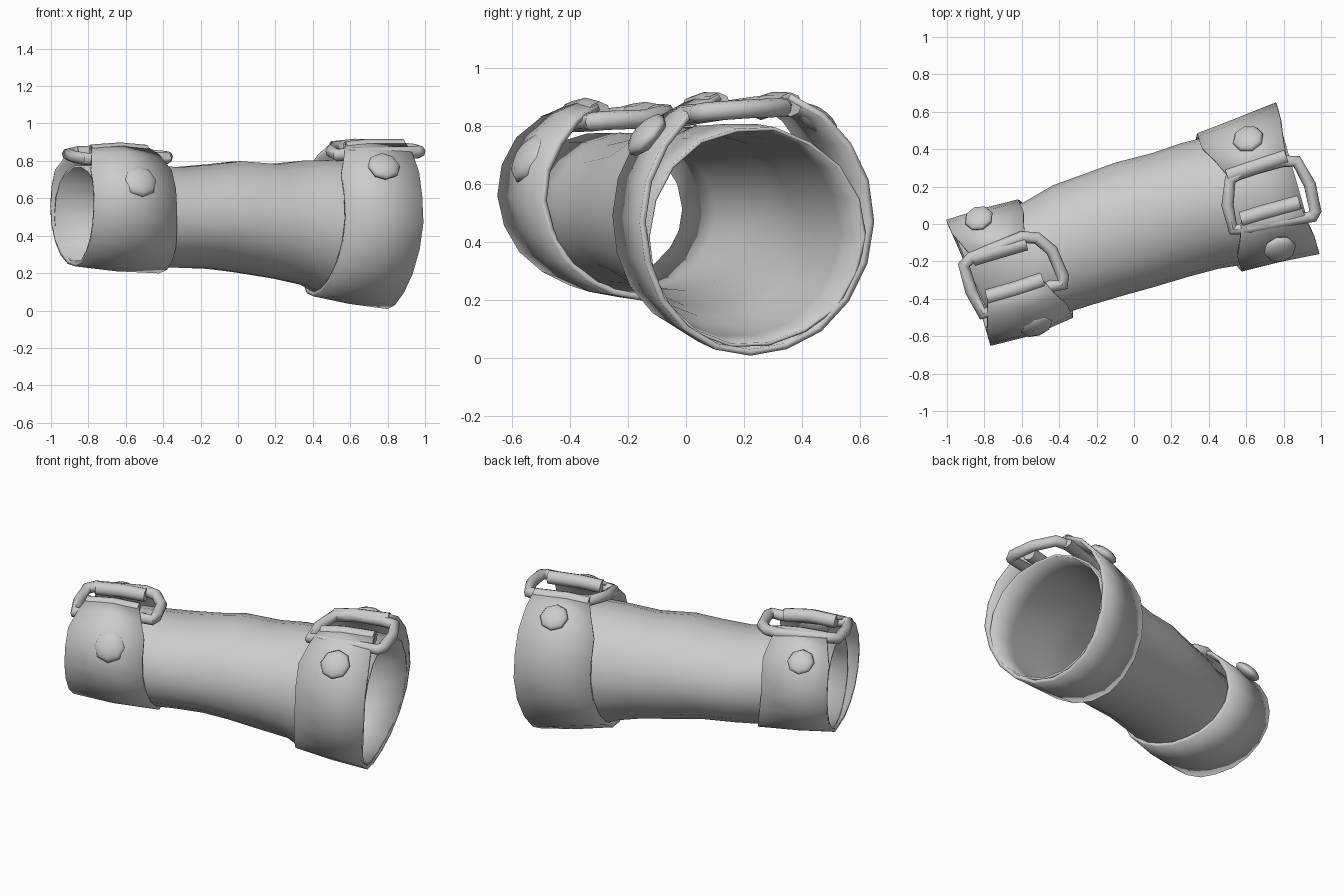
import bpy, bmesh, math, random
from mathutils import Vector

if "Cube" in bpy.data.objects:
    bpy.data.objects.remove(bpy.data.objects["Cube"])

random.seed(4)
grey = bpy.data.materials.new("plain_grey")
grey.diffuse_color = (0.6, 0.6, 0.6, 1)
grey.use_nodes = True
grey.node_tree.nodes["Principled BSDF"].inputs["Base Color"].default_value = grey.diffuse_color


def finish(ob, angle=40):
    """Assign the material and smooth shading."""
    ob.data.materials.clear()
    ob.data.materials.append(grey)
    bpy.ops.object.select_all(action='DESELECT')
    ob.select_set(True)
    bpy.context.view_layer.objects.active = ob
    bpy.ops.object.shade_smooth_by_angle(angle=math.radians(angle))


def ring_point(st, deg, jitter=0.0):
    """Cross-section point: x, y, yaw, half width, z low, z high, bottom sweep, front bulge, front sweep."""
    x, y, yaw, hw, lo, hi, sweep, bulge, fsweep = (tuple(st) + (0, 0))[:9]
    a, w = math.radians(deg), math.radians(yaw)
    along = Vector((math.cos(w), math.sin(w), 0))
    across = Vector((-math.sin(w), math.cos(w), 0))
    k = 1 + random.uniform(-jitter, jitter)
    k += bulge * max(0, math.cos(a - math.radians(152))) ** 2
    s = math.sin(a)
    p = Vector((x, y, (lo + hi) / 2)) + across * hw * k * math.cos(a)
    p.z += (hi - lo) / 2 * k * s
    return p + along * (sweep * max(0, -s) ** 1.5 + fsweep * max(0, -math.cos(a)))


def loft(name, rows, closed, thick):
    """Skin rows of points and give the sheet a thickness inwards."""
    core = sum((p for r in rows for p in r), Vector((0, 0, 0))) / (len(rows) * len(rows[0]))
    bm = bmesh.new()
    rows = [[bm.verts.new(p) for p in r] for r in rows]
    n = len(rows[0])
    for r0, r1 in zip(rows, rows[1:]):
        for i in range(n if closed else n - 1):
            j = (i + 1) % n
            bm.faces.new((r0[i], r0[j], r1[j], r1[i]))
    bm.faces.ensure_lookup_table()
    bm.normal_update()
    f = bm.faces[len(bm.faces) // 2]
    if f.normal.dot(f.calc_center_median() - core) < 0:
        bmesh.ops.reverse_faces(bm, faces=bm.faces[:])
    me = bpy.data.meshes.new(name)
    bm.to_mesh(me)
    bm.free()
    ob = bpy.data.objects.new(name, me)
    bpy.context.collection.objects.link(ob)
    mod = ob.modifiers.new("thickness", 'SOLIDIFY')
    mod.thickness = thick
    mod.offset = -1
    finish(ob)


def rod(name, pts, radius, cyclic):
    """Round bar along a path, turned into a mesh."""
    cu = bpy.data.curves.new(name, 'CURVE')
    cu.dimensions = '3D'
    cu.bevel_depth = radius
    cu.bevel_resolution = 2
    cu.use_fill_caps = True
    sp = cu.splines.new('POLY')
    sp.points.add(len(pts) - 1)
    for q, p in zip(sp.points, pts):
        q.co = (*p, 1)
    sp.use_cyclic_u = cyclic
    ob = bpy.data.objects.new(name, cu)
    bpy.context.collection.objects.link(ob)
    bpy.ops.object.select_all(action='DESELECT')
    ob.select_set(True)
    bpy.context.view_layer.objects.active = ob
    bpy.ops.object.convert(target='MESH')
    finish(bpy.context.object, 50)


def rivet(name, loc, normal, radius):
    bpy.ops.mesh.primitive_uv_sphere_add(segments=8, ring_count=6, radius=1, location=loc)
    ob = bpy.context.object
    ob.name = name
    ob.scale = (radius, radius, radius * 0.45)
    ob.rotation_euler = Vector(normal).to_track_quat('Z', 'Y').to_euler()
    finish(ob, 60)


# Tapered sleeve, open at both ends
sleeve = [
    (-.86, -.29, 23, .315, .25, .78, 0), (-.475, -.18, 22, .315, .225, .78, 0),
    (-.33, -.115, 18, .335, .225, .77, 0), (-.15, -.055, 17, .34, .22, .785, 0),
    (0, -.005, 17, .35, .20, .80, 0), (.2, .05, 17, .345, .165, .79, 0),
    (.35, .095, 17, .35, .13, .805, 0), (.457, .115, 17, .355, .10, .81, -.05),
    (.68, .185, 16.5, .375, .06, .81, -.06), (.865, .24, 16, .395, .035, .80, -.07)]
loft("sleeve", [[ring_point(s, i * 20, .01) for i in range(18)] for s in sleeve], True, 0.012)

# Wide straps, split at the top where the buckle sits, tapering towards the split
straps = {
    "small": ([(-.868, -.298, 23, .35, .235, .885, 0, .05, -.045),
               (-.67, -.24, 24, .353, .21, .895, .02, .09, -.02),
               (-.475, -.18, 25, .345, .20, .885, .06, .03)], .25, .3),
    "large": ([(.457, .115, 18, .388, .075, .91, -.06), (.66, .18, 17, .40, .035, .935, -.07),
               (.875, .245, 16, .42, .005, .935, -.08)], .4, .12)}
gap = 18
for size, (st, in0, in2) in straps.items():
    degs = [90 + gap + i * (360 - 2 * gap) / 18 for i in range(19)]
    rows = [[ring_point(s, d, .006) for d in degs] for s in st]
    for i, f in ((0, 1), (1, .5), (-2, .5), (-1, 1)):
        rows[0][i] = rows[0][i].lerp(rows[1][i], in0 * f)
        rows[2][i] = rows[2][i].lerp(rows[1][i], in2 * f)
    loft(size + "_strap", rows, False, 0.022)
    # Rolled strap ends wrapped around the buckle
    for side, i in (("front", 0), ("back", -1)):
        rod(f"{size}_{side}_roll", [r[i] - Vector((0, 0, .037)) for r in rows], .042, False)

# Rounded rectangular buckle loops
rod("large_buckle", [(.53, -.03, .83), (.50, .10, .85), (.515, .24, .87), (.59, .28, .875),
                     (.79, .335, .87), (.87, .335, .865), (.94, .21, .86), (.97, .07, .85),
                     (.955, .04, .845), (.62, -.02, .84)], .033, True)
rod("small_buckle", [(-.81, -.48, .81), (-.87, -.36, .82), (-.91, -.22, .835), (-.87, -.18, .845),
                     (-.60, -.07, .845), (-.52, -.075, .84), (-.44, -.14, .825), (-.38, -.28, .82),
                     (-.38, -.325, .815), (-.44, -.33, .815), (-.75, -.46, .81)], .033, True)

# Domed rivets, two on each strap
rivet("large_front_rivet", (.78, -.135, .77), (.2, -.72, .66), .09)
rivet("large_back_rivet", (.61, .455, .82), (-.2, .60, .78), .085)
rivet("small_front_rivet", (-.525, -.54, .69), (.3, -.82, .5), .095)
rivet("small_back_rivet", (-.83, .03, .76), (-.25, .6, .75), .08)
